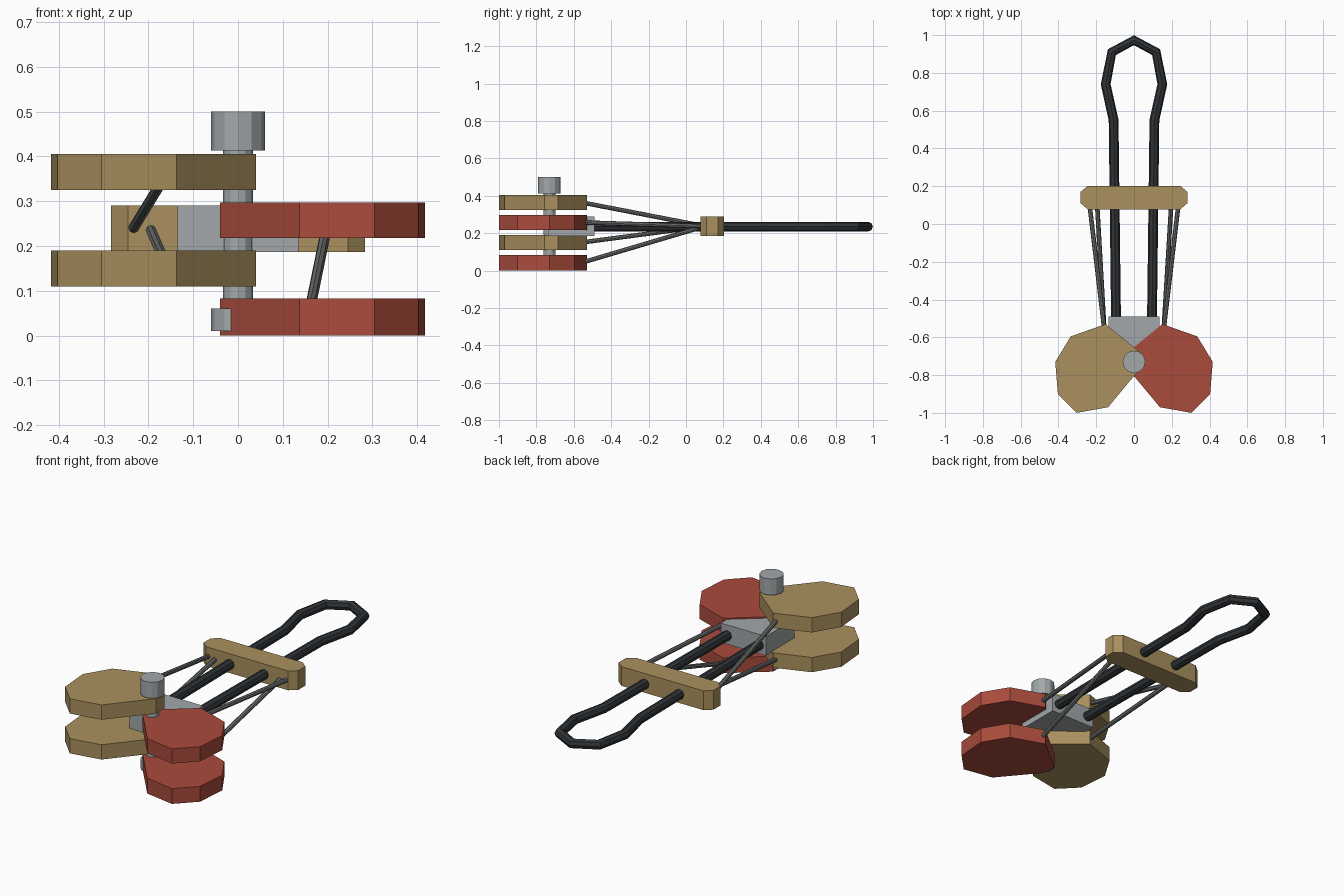
import bpy, bmesh

if "Cube" in bpy.data.objects:
    bpy.data.objects.remove(bpy.data.objects["Cube"])

def material(name, rgb):
    m = bpy.data.materials.new(name)
    m.diffuse_color = (*rgb, 1)
    m.use_nodes = True
    m.node_tree.nodes["Principled BSDF"].inputs["Base Color"].default_value = m.diffuse_color
    return m

TAN = material("tan", (0.40, 0.28, 0.11))
RED = material("red", (0.40, 0.07, 0.045))
BLACK = material("black", (0.03, 0.035, 0.04))
STEEL = material("steel", (0.36, 0.39, 0.40))
WIRE = material("wire", (0.15, 0.16, 0.16))

def plate(name, outline, z0, z1, mat):
    """Extrude a flat outline from z0 up to z1."""
    bm = bmesh.new()
    face = bm.faces.new([bm.verts.new((x, y, z0)) for x, y in outline])
    out = bmesh.ops.extrude_face_region(bm, geom=[face])
    for v in out["geom"]:
        if isinstance(v, bmesh.types.BMVert):
            v.co.z = z1
    bmesh.ops.recalc_face_normals(bm, faces=bm.faces)
    me = bpy.data.meshes.new(name)
    bm.to_mesh(me)
    bm.free()
    me.materials.append(mat)
    bpy.context.collection.objects.link(bpy.data.objects.new(name, me))

def rod(name, x, y, z0, z1, r, sides=12):
    bpy.ops.mesh.primitive_cylinder_add(vertices=sides, radius=r, depth=z1 - z0,
                                        location=(x, y, (z0 + z1) / 2))
    ob = bpy.context.object
    ob.name = name
    ob.data.materials.append(STEEL)

def tube(name, points, r, mat):
    cu = bpy.data.curves.new(name, "CURVE")
    cu.dimensions = "3D"
    cu.bevel_depth = r
    cu.bevel_resolution = 2
    cu.use_fill_caps = True
    sp = cu.splines.new("POLY")
    sp.points.add(len(points) - 1)
    for p, co in zip(sp.points, points):
        p.co = (*co, 1)
    sp.use_smooth = False
    cu.materials.append(mat)
    bpy.context.collection.objects.link(bpy.data.objects.new(name, cu))

# Lobes: left pair tan, right pair red, stacked alternately on the axle
LOBE = [(-0.04, -0.685), (0.15, -0.53), (0.335, -0.595), (0.417, -0.73),
        (0.403, -0.90), (0.305, -1.0), (0.137, -0.97), (-0.04, -0.757)]
lobes = [("upper_left_lobe", -1, 0.325, 0.405, TAN, 0.235),
         ("upper_right_lobe", 1, 0.218, 0.297, RED, 0.235),
         ("lower_left_lobe", -1, 0.11, 0.19, TAN, 0.195),
         ("lower_right_lobe", 1, 0.0, 0.083, RED, 0.197)]
for name, s, z0, z1, mat, wx in lobes:
    plate(name, [(s * x, y) for x, y in LOBE], z0, z1, mat)
    # Trigger wire from the bar to the back of this lobe
    tube(name.replace("lobe", "wire"),
         [(s * wx, 0.10, 0.237), (s * 0.157, -0.56, (z0 + z1) / 2)], 0.012, WIRE)

# Axle with its end caps
rod("axle", 0, -0.73, 0.02, 0.43, 0.033)
rod("axle_head", 0, -0.73, 0.413, 0.5, 0.06)
rod("axle_nut", 0, -0.73, 0.01, 0.06, 0.06)

# Block joining the axle to the stem
plate("stem_block", [(-0.135, -0.735), (0.135, -0.735), (0.135, -0.49), (-0.135, -0.49)],
      0.186, 0.29, STEEL)

# Looped cable stem
half = [(0.095, -0.52), (0.108, 0.55), (0.15, 0.74), (0.117, 0.91)]
path = [(-x, y) for x, y in half] + [(0, 0.973)] + half[::-1]
tube("cable_stem", [(x, y, 0.235) for x, y in path], 0.026, BLACK)

# Trigger bar
bar = [(0.245, 0.078), (0.283, 0.11), (0.283, 0.17), (0.245, 0.202)]
plate("trigger_bar", bar + [(-x, y) for x, y in bar[::-1]], 0.186, 0.29, TAN)
